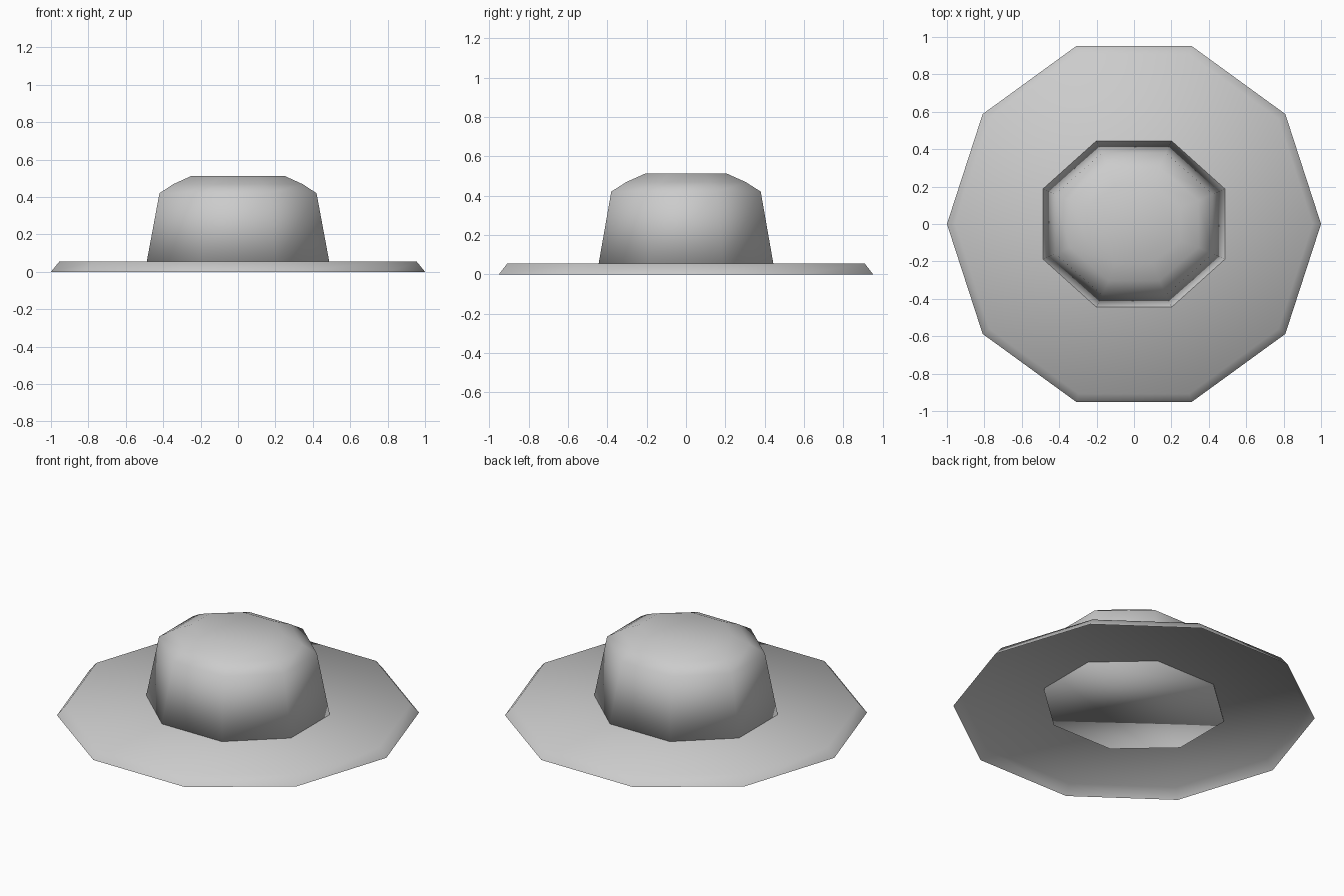
import bpy, math

cube = bpy.data.objects.get("Cube")
if cube:
    bpy.data.objects.remove(cube, do_unlink=True)

felt = bpy.data.materials.new("grey_felt")
felt.use_nodes = True
felt.diffuse_color = (0.6, 0.6, 0.6, 1)
felt.node_tree.nodes["Principled BSDF"].inputs["Base Color"].default_value = (0.6, 0.6, 0.6, 1)


def loft(name, rings, closed_base):
    """Smooth skin through a stack of rings, capped on top and optionally below."""
    n = len(rings[0])
    verts = [p for ring in rings for p in ring]
    faces = [tuple(range(n))[::-1]] if closed_base else []
    for k in range(len(rings) - 1):
        for i in range(n):
            j = (i + 1) % n
            faces.append((k * n + i, k * n + j, (k + 1) * n + j, (k + 1) * n + i))
    faces.append(tuple(range((len(rings) - 1) * n, len(rings) * n)))
    mesh = bpy.data.meshes.new(name)
    mesh.from_pydata(verts, [], faces)
    mesh.materials.append(felt)
    mesh.shade_smooth()
    obj = bpy.data.objects.new(name, mesh)
    bpy.context.collection.objects.link(obj)
    return obj


def decagon(radius, z):
    return [(radius * math.cos(math.tau * i / 10), radius * math.sin(math.tau * i / 10), z)
            for i in range(10)]


def octagon(a, b, c, d, z):
    """Octagon mirrored in x and y from corners (a, b) and (c, d)."""
    quarter = [(a, b), (c, d)]
    half = quarter + [(-x, y) for x, y in reversed(quarter)]
    return [(x, y, z) for x, y in half + [(-x, -y) for x, y in half]]


# Wide flat brim: a thin shell with a sloping skirt, open underneath
loft("brim", [decagon(1, 0), decagon(0.955, 0.055)], False)

# Tapered crown with a rounded shoulder, its base just below the brim
loft("crown", [
    octagon(0.491, 0.188, 0.203, 0.447, 0.038),
    octagon(0.42, 0.16, 0.17, 0.38, 0.42),
    octagon(0.345, 0.125, 0.135, 0.303, 0.469),
    octagon(0.25, 0.09, 0.10, 0.207, 0.512),
], True)
